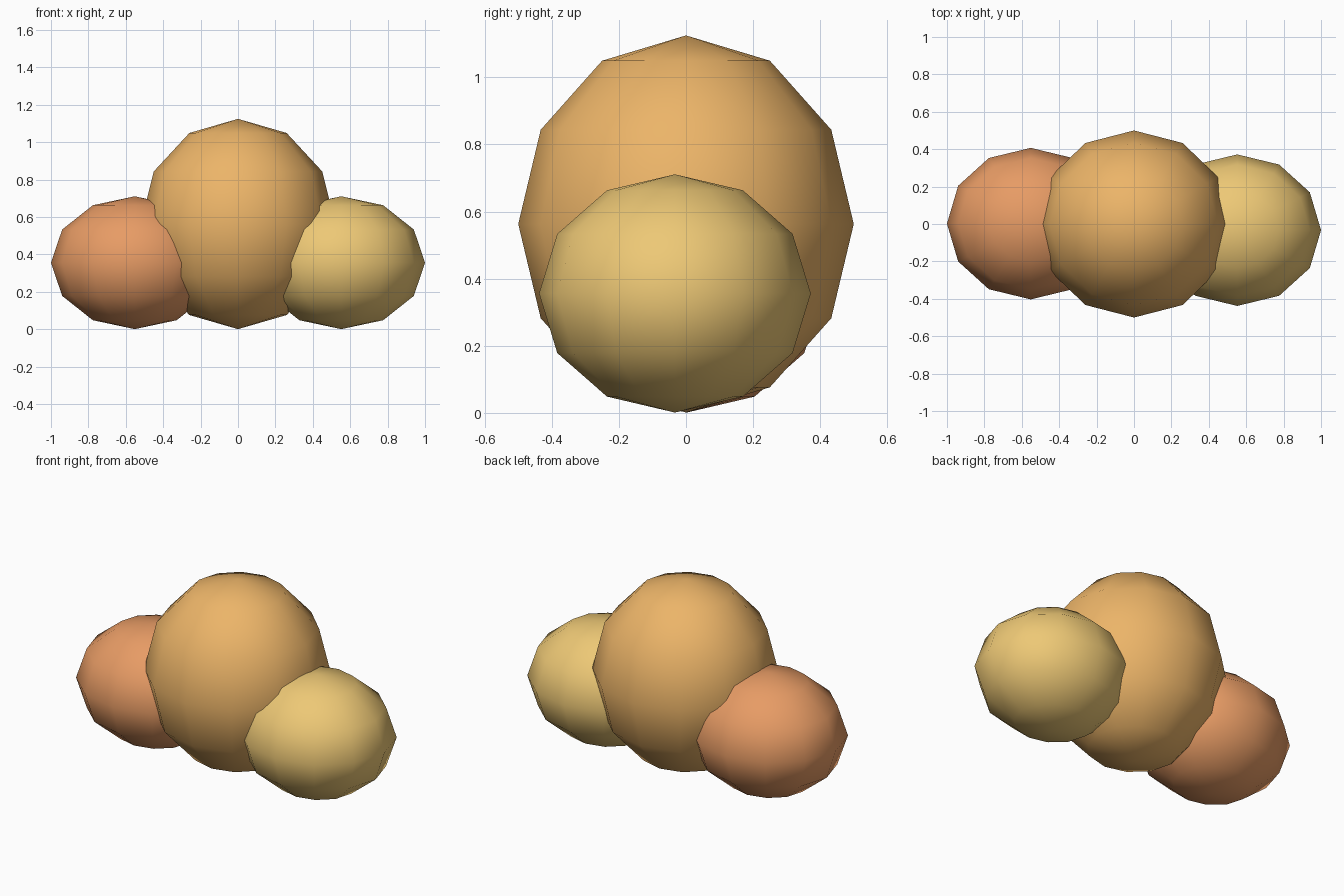
import bpy

if "Cube" in bpy.data.objects:
    bpy.data.objects.remove(bpy.data.objects["Cube"])


def lobe(name, centre, radii, color):
    """Low-poly ellipsoid, smooth shaded, with its own colour."""
    bpy.ops.mesh.primitive_uv_sphere_add(segments=12, ring_count=6, radius=1, location=centre)
    ob = bpy.context.object
    ob.name = name
    ob.scale = radii
    bpy.ops.object.transform_apply(location=False, rotation=False, scale=True)
    bpy.ops.object.shade_smooth()
    mat = bpy.data.materials.new(name + "_color")
    mat.diffuse_color = (*color, 1)
    mat.use_nodes = True
    mat.node_tree.nodes["Principled BSDF"].inputs["Base Color"].default_value = mat.diffuse_color
    ob.data.materials.append(mat)
    return ob


# Tall middle lobe flanked by two smaller ones
lobe("middle_lobe", (0, 0, 0.563), (0.52, 0.5, 0.562), (0.84, 0.46, 0.14))
lobe("left_lobe", (-0.552, 0.002, 0.356), (0.448, 0.405, 0.355), (0.80, 0.33, 0.13))
lobe("right_lobe", (0.552, -0.033, 0.356), (0.448, 0.405, 0.355), (0.85, 0.58, 0.18))
